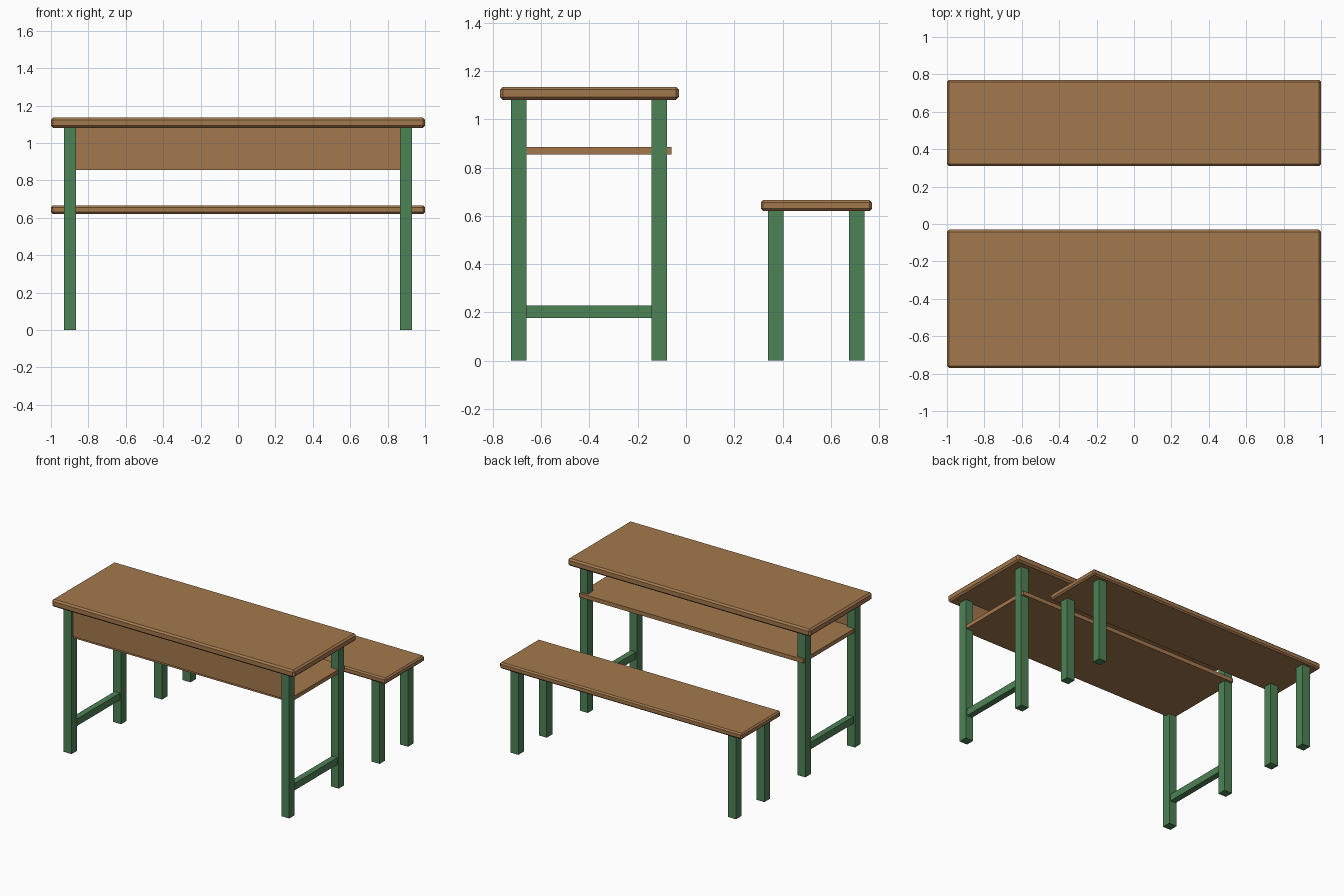
import bpy

cube = bpy.data.objects.get("Cube")
if cube:
    bpy.data.objects.remove(cube, do_unlink=True)


def material(name, rgb):
    mat = bpy.data.materials.new(name)
    mat.use_nodes = True
    color = (*rgb, 1)
    mat.diffuse_color = color
    mat.node_tree.nodes["Principled BSDF"].inputs["Base Color"].default_value = color
    return mat


wood = material("brown_wood", (0.37, 0.19, 0.075))
paint = material("green_paint", (0.076, 0.223, 0.093))


def box(name, x, y, z, mat, bevel=0):
    """Box from (min, max) pairs, with optional chamfered edges."""
    bpy.ops.mesh.primitive_cube_add(size=1)
    obj = bpy.context.object
    obj.name = name
    for i, (low, high) in enumerate((x, y, z)):
        obj.location[i] = (low + high) / 2
        obj.scale[i] = high - low
    bpy.ops.object.transform_apply(location=False, rotation=False, scale=True)
    obj.data.materials.append(mat)
    if bevel:
        mod = obj.modifiers.new("chamfer", "BEVEL")
        mod.width = bevel
        mod.segments = 1
    return obj


# Wooden boards
box("desk_top", (-1, 1), (-0.77, -0.03), (1.08, 1.135), wood, 0.012)
box("bench_seat", (-1, 1), (0.31, 0.77), (0.62, 0.665), wood, 0.01)
box("book_shelf", (-0.925, 0.925), (-0.7, -0.06), (0.855, 0.885), wood)
box("front_panel", (-0.925, 0.925), (-0.708, -0.68), (0.87, 1.085), wood)

# Legs and side rails, repeated on both sides
for side, s in (("right", -1), ("left", 1)):
    leg_x = sorted((s * 0.865, s * 0.93))
    rail_x = sorted((s * 0.875, s * 0.92))
    box(f"desk_front_leg_{side}", leg_x, (-0.725, -0.66), (0, 1.085), paint)
    box(f"desk_back_leg_{side}", leg_x, (-0.142, -0.078), (0, 1.085), paint)
    box(f"bench_front_leg_{side}", leg_x, (0.34, 0.405), (0, 0.625), paint)
    box(f"bench_back_leg_{side}", leg_x, (0.675, 0.74), (0, 0.625), paint)
    box(f"desk_foot_rail_{side}", rail_x, (-0.67, -0.13), (0.177, 0.229), paint)
